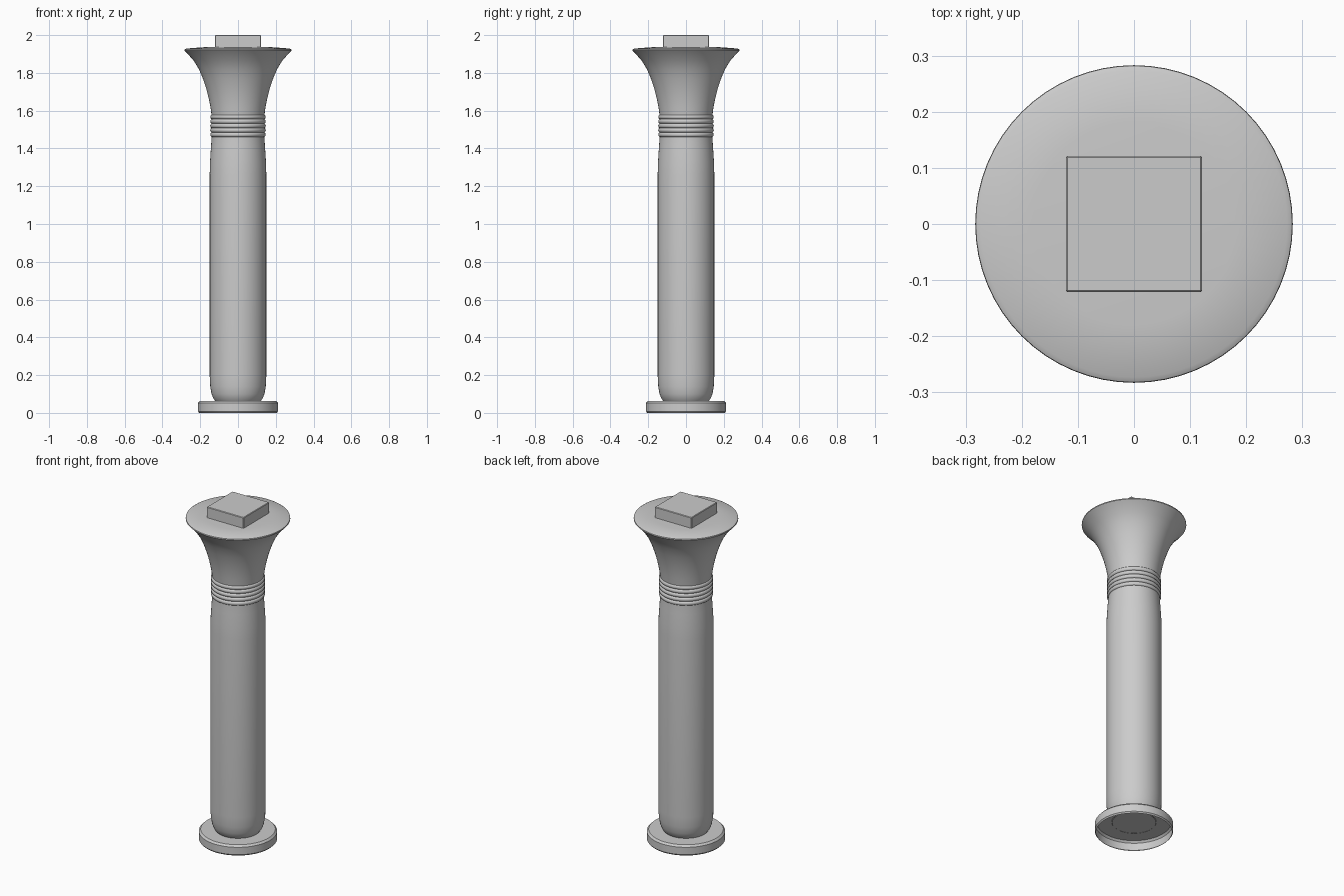
import bpy, bmesh, math

if "Cube" in bpy.data.objects:
    bpy.data.objects.remove(bpy.data.objects["Cube"])

SIDES = 64


def finish(name, bm):
    bmesh.ops.recalc_face_normals(bm, faces=bm.faces)
    mesh = bpy.data.meshes.new(name)
    bm.to_mesh(mesh)
    bm.free()
    obj = bpy.data.objects.new(name, mesh)
    bpy.context.collection.objects.link(obj)
    bpy.ops.object.select_all(action='DESELECT')
    obj.select_set(True)
    bpy.context.view_layer.objects.active = obj
    bpy.ops.object.shade_smooth_by_angle(angle=math.radians(35))
    return obj


def lathe(name, profile):
    """Spin (radius, z) points around the z axis; radius 0 closes an end."""
    bm = bmesh.new()
    verts = [bm.verts.new((r, 0, z)) for r, z in profile]
    edges = [bm.edges.new(pair) for pair in zip(verts, verts[1:])]
    bmesh.ops.spin(bm, geom=verts + edges, cent=(0, 0, 0), axis=(0, 0, 1),
                   angle=math.tau, steps=SIDES, use_duplicate=False)
    bmesh.ops.remove_doubles(bm, verts=bm.verts, dist=1e-5)
    return finish(name, bm)


# Base disc, hollow underneath
lathe("base", [(0.205, 0.0), (0.212, 0.008), (0.212, 0.052),
               (0.202, 0.063), (0, 0.063)])

# Shaft, drawn in at the foot and tapering under the neck
lathe("shaft", [(0.118, 0.06), (0.13, 0.075), (0.14, 0.10), (0.147, 0.14),
                (0.15, 0.20), (0.15, 1.26), (0.148, 1.33), (0.143, 1.41),
                (0.138, 1.48), (0.138, 1.60)])

# Five rounded neck bands
pitch = 0.0235
for i in range(5):
    z = 1.473 + i * pitch
    band = [(0.138 + 0.009 * math.cos(a), z + pitch / 2 * math.sin(a))
            for a in [math.radians(d) for d in range(-90, 91, 30)]]
    lathe(f"neck_band_{i + 1}", band)

# Flared bell capital with a narrow lip
lathe("capital", [(0.139, 1.57), (0.146, 1.62), (0.156, 1.67), (0.169, 1.72),
                  (0.186, 1.77), (0.207, 1.82), (0.235, 1.865),
                  (0.270, 1.905), (0.283, 1.918), (0.282, 1.924),
                  (0.273, 1.929), (0.18, 1.936), (0, 1.936)])

# Square block on top
bm = bmesh.new()
bmesh.ops.create_cube(bm, size=1)
bmesh.ops.scale(bm, vec=(0.243, 0.243, 0.07), verts=bm.verts)
bmesh.ops.translate(bm, vec=(0, 0, 1.965), verts=bm.verts)
bmesh.ops.bevel(bm, geom=bm.edges[:], offset=0.003, segments=1, affect='EDGES')
finish("top_block", bm)
